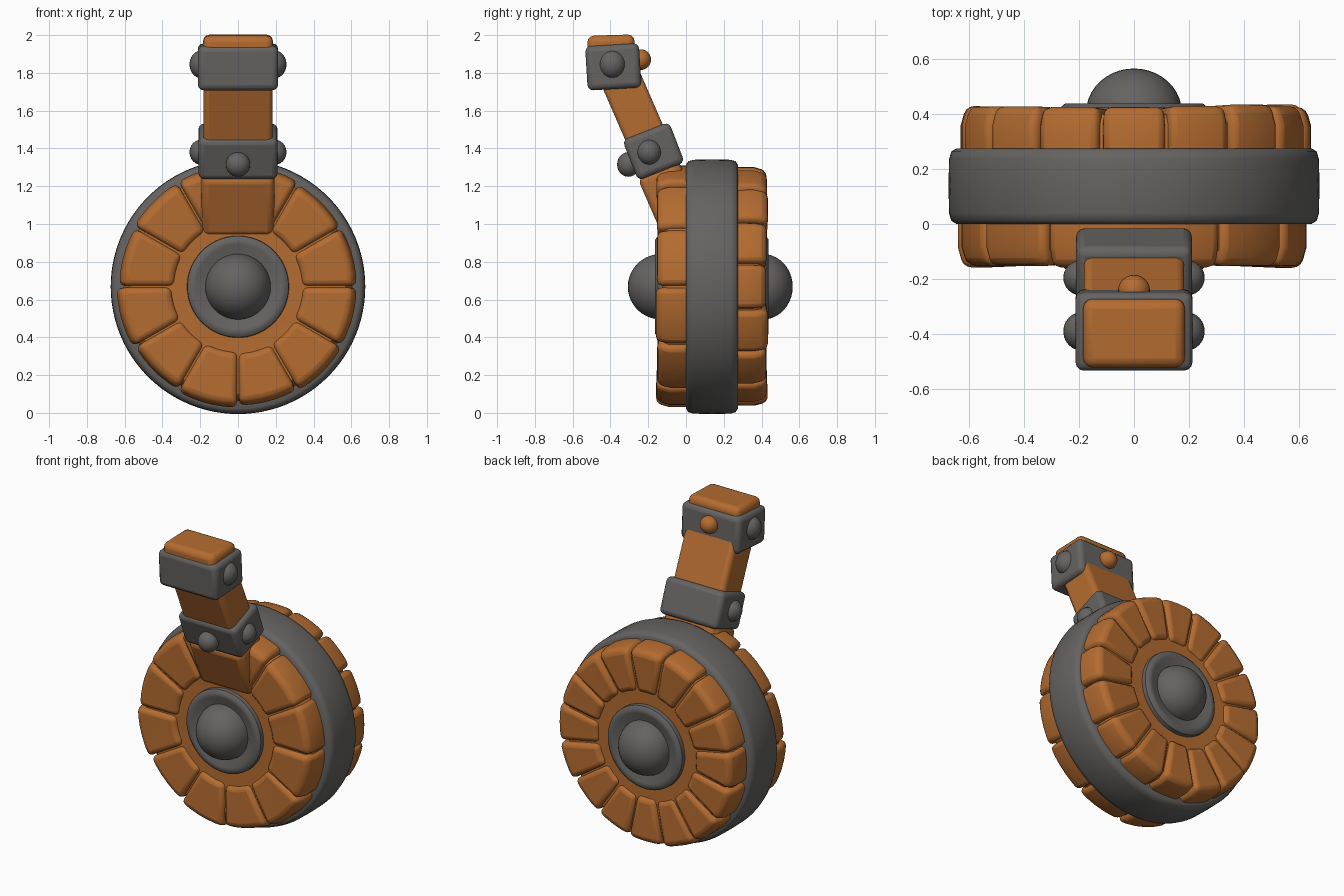
import bpy, bmesh, math, random
from mathutils import Matrix, Vector

random.seed(4)
default = bpy.data.objects.get("Cube")
if default:
    bpy.data.objects.remove(default, do_unlink=True)

HUB_Z = 0.668
FRONT, BACK = 0.0, 0.275      # y of the two sides of the metal tyre


def material(name, rgb):
    m = bpy.data.materials.new(name)
    m.use_nodes = True
    m.diffuse_color = (*rgb, 1)
    bsdf = m.node_tree.nodes["Principled BSDF"]
    bsdf.inputs["Base Color"].default_value = (*rgb, 1)
    bsdf.inputs["Roughness"].default_value = 0.7
    return m


WOOD = material("orange wood", (0.46, 0.15, 0.03))
METAL = material("dark grey metal", (0.13, 0.126, 0.122))


def finish(name, bm, mat, bevel=0, segments=3):
    bmesh.ops.recalc_face_normals(bm, faces=bm.faces)
    mesh = bpy.data.meshes.new(name)
    bm.to_mesh(mesh)
    bm.free()
    mesh.materials.append(mat)
    ob = bpy.data.objects.new(name, mesh)
    bpy.context.collection.objects.link(ob)
    if bevel:
        mod = ob.modifiers.new("soft edges", "BEVEL")
        mod.width, mod.segments = bevel, segments
        mod.limit_method, mod.angle_limit = "ANGLE", math.radians(40)
    bpy.ops.object.select_all(action="DESELECT")
    ob.select_set(True)
    bpy.context.view_layer.objects.active = ob
    bpy.ops.object.shade_smooth_by_angle(angle=math.radians(45))
    return ob


def side_y(side, d):
    """Depth d outward from the tyre on the front (-1) or back (1)."""
    return FRONT - d if side < 0 else BACK + d


def lathe(name, profile, mat, steps=72):
    """Revolve (radius, y) points about the wheel axle."""
    bm = bmesh.new()
    verts = [bm.verts.new((r, y, HUB_Z)) for r, y in profile]
    edges = [bm.edges.new(p) for p in zip(verts, verts[1:])]
    bmesh.ops.spin(bm, geom=verts + edges, cent=(0, 0, HUB_Z), axis=(0, 1, 0),
                   angle=math.tau, steps=steps)
    bmesh.ops.remove_doubles(bm, verts=bm.verts, dist=0.0005)
    return finish(name, bm, mat)


def wedge(name, side, a0, a1, r0, r1, depth):
    """Rounded block covering an angular slice of one wheel face."""
    bm = bmesh.new()
    n = max(3, round((a1 - a0) / 6))
    rings = []
    for i in range(n + 1):
        a = math.radians(a0 + (a1 - a0) * i / n)
        section = ((r0, -0.03), (r1, -0.03), (r1, depth * 0.55),
                   (r1 - 0.02, depth), (r0 + 0.01, depth - 0.01))
        rings.append([bm.verts.new((r * math.cos(a), side_y(side, d),
                                    HUB_Z + r * math.sin(a))) for r, d in section])
    k = len(rings[0])
    for p, q in zip(rings, rings[1:]):
        for j in range(k):
            bm.faces.new((p[j], p[(j + 1) % k], q[(j + 1) % k], q[j]))
    bm.faces.new(rings[0])
    bm.faces.new(rings[-1])
    return finish(name, bm, WOOD, 0.03)


def box(name, loc, size, tilt, mat, bevel):
    bm = bmesh.new()
    bmesh.ops.create_cube(bm, size=1, matrix=Matrix.Translation(loc)
                          @ Matrix.Rotation(tilt, 4, "X")
                          @ Matrix.Diagonal((*size, 1)))
    return finish(name, bm, mat, bevel)


def ball(name, loc, scale, mat, seg=24):
    bm = bmesh.new()
    bmesh.ops.create_uvsphere(bm, u_segments=seg, v_segments=seg // 2, radius=1,
                              matrix=Matrix.Translation(loc) @ Matrix.Diagonal((*scale, 1)))
    return finish(name, bm, mat)


# Metal tyre
lathe("tyre_band", [(0.58, 0.0), (0.645, 0.0), (0.664, 0.012), (0.672, 0.04),
                    (0.674, 0.14), (0.672, 0.235), (0.664, 0.263),
                    (0.645, 0.275), (0.58, 0.275)], METAL, 96)

# Both wheel faces: wooden core, wooden blocks, metal hub plate and dome
for side, label, count, shift in ((-1, "front", 12, 0), (1, "back", 16, 0.5)):
    lathe(label + "_wood_core", [(0, side_y(side, 0.11)), (0.36, side_y(side, 0.125)),
                                 (0.57, side_y(side, 0.125)), (0.605, side_y(side, 0.09)),
                                 (0.605, side_y(side, -0.1))], WOOD)
    step = 360 / count
    for i in range(count):
        a0 = (i + shift) * step
        a1 = a0 + step
        if side < 0 and i == 3:
            continue
        if side < 0 and i == 2:       # one wide block behind the handle
            a1 += step
        wedge(f"{label}_block_{i + 1}", side, a0 + 0.5, a1 - 0.5,
              0.335 + random.uniform(-0.01, 0.01),
              0.638 + random.uniform(-0.012, 0.006),
              0.158 + random.uniform(-0.008, 0.003))
    lathe(label + "_hub_plate", [(0, side_y(side, 0.145)), (0.19, side_y(side, 0.145)),
                                 (0.225, side_y(side, 0.163)), (0.25, side_y(side, 0.163)),
                                 (0.268, side_y(side, 0.148)), (0.273, side_y(side, 0.06))],
          METAL)
    ball(label + "_hub_dome", (0, side_y(side, 0.13), HUB_Z), (0.174, 0.16 if side > 0 else 0.178, 0.174),
         METAL, 40)

# Leaning wooden handle
LEAN = 0.41
box("handle_shaft", (0, -0.17, 1.365), (0.365, 0.215, 0.95), LEAN, WOOD, 0.03)
box("handle_foot", (0, -0.085, 1.13), (0.385, 0.225, 0.34), LEAN, WOOD, 0.035)
box("handle_cap", (0, -0.395, 1.9), (0.37, 0.25, 0.2), 0.03, WOOD, 0.035)

# Metal bands with studs
box("lower_band", (0, -0.172, 1.385), (0.42, 0.265, 0.23), LEAN - 0.04, METAL, 0.03)
box("upper_band", (0, -0.385, 1.832), (0.425, 0.285, 0.235), 0.06, METAL, 0.03)
for x, label in ((-1, "right"), (1, "left")):
    ball(f"lower_{label}_stud", (x * 0.19, -0.195, 1.38), (0.067, 0.065, 0.068), METAL)
    ball(f"upper_{label}_stud", (x * 0.19, -0.39, 1.845), (0.067, 0.07, 0.075), METAL)
ball("lower_front_stud", (0, -0.305, 1.315), (0.065, 0.06, 0.065), METAL)
ball("upper_back_stud", (0, -0.24, 1.87), (0.058, 0.055, 0.055), WOOD)
